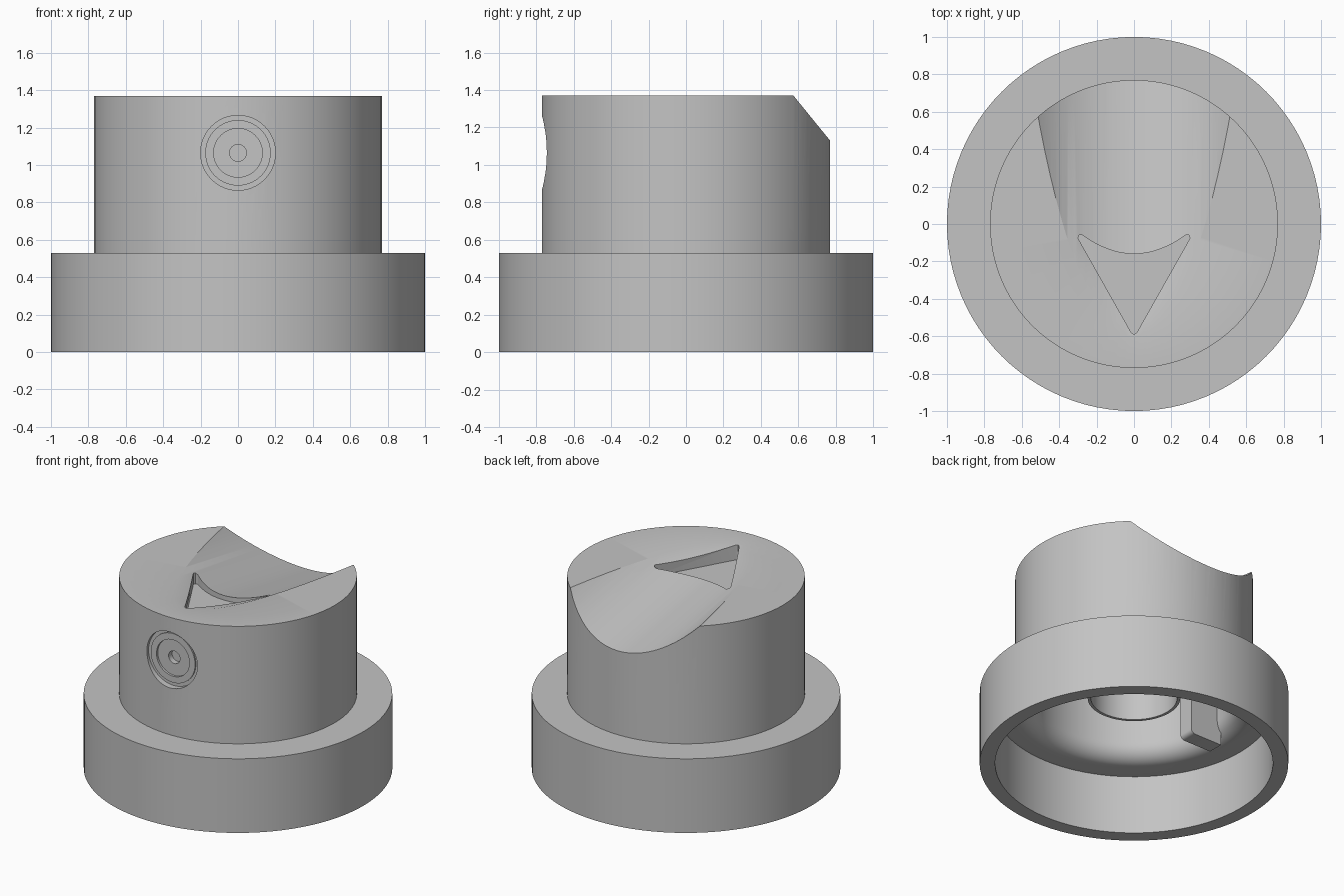
import bpy, bmesh, math
from mathutils import Matrix

cube = bpy.data.objects.get("Cube")
if cube:
    bpy.data.objects.remove(cube)

grey = bpy.data.materials.new("plain grey")
grey.use_nodes = True
colour = (0.55, 0.55, 0.55, 1)
grey.diffuse_color = colour
grey.node_tree.nodes["Principled BSDF"].inputs["Base Color"].default_value = colour


def finish(name, bm):
    """Turn a bmesh into a grey object with outward normals."""
    bmesh.ops.recalc_face_normals(bm, faces=bm.faces)
    mesh = bpy.data.meshes.new(name)
    bm.to_mesh(mesh)
    bm.free()
    mesh.materials.append(grey)
    obj = bpy.data.objects.new(name, mesh)
    bpy.context.collection.objects.link(obj)
    return obj


def lathe(name, profile, steps=96):
    """Spin a (radius, height) profile about z."""
    bm = bmesh.new()
    verts = [bm.verts.new((r, 0, z)) for r, z in profile]
    edges = [bm.edges.new(pair) for pair in zip(verts, verts[1:])]
    bmesh.ops.spin(bm, geom=verts + edges, cent=(0, 0, 0), axis=(0, 0, 1),
                   angle=math.tau, steps=steps)
    bmesh.ops.remove_doubles(bm, verts=bm.verts, dist=1e-4)
    return finish(name, bm)


def activate(obj):
    bpy.ops.object.select_all(action='DESELECT')
    obj.select_set(True)
    bpy.context.view_layer.objects.active = obj


def cut(obj, cutter):
    mod = obj.modifiers.new("cut", 'BOOLEAN')
    mod.operation = 'DIFFERENCE'
    mod.solver = 'EXACT'
    mod.object = cutter
    activate(obj)
    bpy.ops.object.modifier_apply(modifier=mod.name)
    bpy.data.objects.remove(cutter)


TOP = 1.37

# Hollow cap: outer skin, skirt recess, rounded throat, cavity, stem socket
throat = [(0.78 - 0.12 * math.sin(a), 0.54 - 0.12 * math.cos(a))
          for a in (i * math.pi / 16 for i in range(9))]
body = lathe("cap_body", [(0, TOP), (0.77, TOP), (0.77, 0.53), (1, 0.53), (1, 0),
                          (0.9, 0), (0.9, 0.42)] + throat +
             [(0.66, 1.0), (0.3, 1.0), (0.3, 0.49), (0.28, 0.49), (0.28, 0.95), (0, 0.95)])

# Finger groove: a tilted cylinder that runs out towards the front
RADIUS = 0.75
tilt = math.atan(0.24 / 1.37)
bm = bmesh.new()
bmesh.ops.create_cone(bm, cap_ends=True, segments=128, radius1=RADIUS,
                      radius2=RADIUS, depth=5)
bm.transform(Matrix.Translation((0, -0.6, TOP + RADIUS / math.cos(tilt)))
             @ Matrix.Rotation(math.pi / 2 - tilt, 4, 'X'))
cut(body, finish("groove_cutter", bm))

# Arrow recess with a concave back edge and a flat floor
arc = [(0.275 * t, -0.16 + 0.1 * t * t) for t in (i / 10 for i in range(-10, 11))]
outline = ([(-0.3, -0.075), (-0.293, -0.06)] + arc +
           [(0.293, -0.06), (0.3, -0.075), (0.015, -0.58), (0, -0.59), (-0.015, -0.58)])
bm = bmesh.new()
face = bm.faces.new([bm.verts.new((x, y, 1.26)) for x, y in outline])
walls = bmesh.ops.extrude_face_region(bm, geom=[face])
bmesh.ops.translate(bm, vec=(0, 0, 0.4),
                    verts=[v for v in walls["geom"] if isinstance(v, bmesh.types.BMVert)])
cut(body, finish("arrow_cutter", bm))

# Stepped round nozzle recess in the front wall
nozzle = lathe("nozzle_cutter", [(0, 0.68), (0.045, 0.68), (0.045, 0.72), (0.13, 0.72),
                                 (0.13, 0.735), (0.175, 0.735), (0.175, 0.725),
                                 (0.2, 0.725), (0.2, 0.9), (0, 0.9)], 64)
nozzle.data.transform(Matrix.Translation((0, 0, 1.065)) @ Matrix.Rotation(math.pi / 2, 4, 'X'))
cut(body, nozzle)

activate(body)
bpy.ops.object.shade_smooth_by_angle(angle=math.radians(30))

# Inner ribs on both sides of the cavity
for side, name in ((1, "left_rib"), (-1, "right_rib")):
    bm = bmesh.new()
    bmesh.ops.create_cube(bm, size=1)
    bm.transform(Matrix.Translation((side * 0.565, 0, 0.69))
                 @ Matrix.Diagonal((0.25, 0.11, 0.64, 1)))
    corner = [e for e in bm.edges if all(v.co.z < 0.5 and abs(v.co.x) < 0.5 for v in e.verts)]
    bmesh.ops.bevel(bm, geom=corner, offset=0.03, segments=4, affect='EDGES', profile=0.5)
    rib = finish(name, bm)
    activate(rib)
    bpy.ops.object.shade_smooth_by_angle(angle=math.radians(30))
